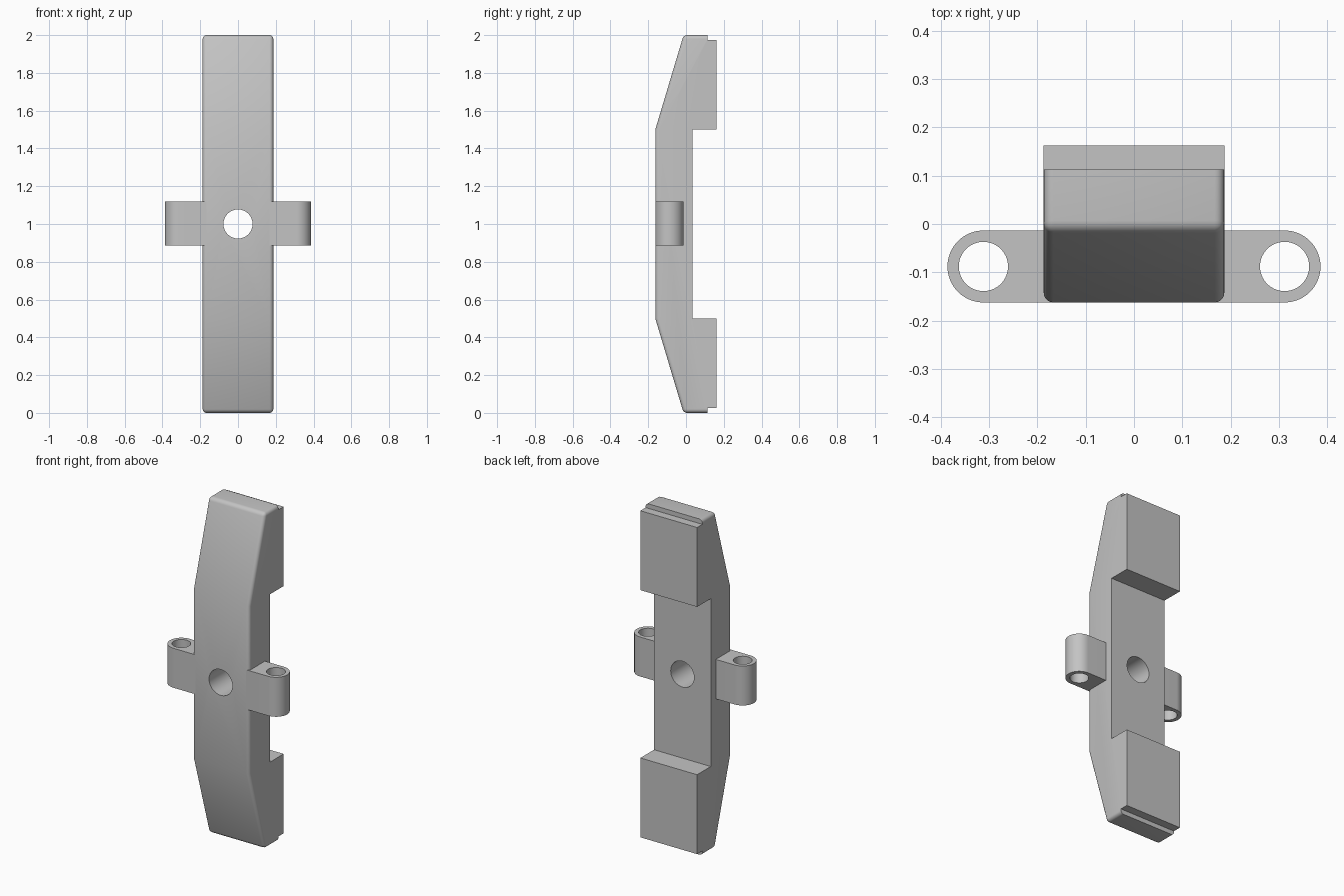
import bpy, bmesh, math

cube = bpy.data.objects.get("Cube")
if cube:
    bpy.data.objects.remove(cube, do_unlink=True)

grey = bpy.data.materials.new("plain grey")
grey.use_nodes = True
COLOUR = (0.55, 0.55, 0.55, 1)
grey.diffuse_color = COLOUR
grey.node_tree.nodes["Principled BSDF"].inputs["Base Color"].default_value = COLOUR

HALF_WIDTH, FRONT, BACK = 0.187, -0.1625, 0.1625
ROUND = 0.02


def finish(name, bm):
    """Turn a bmesh into a coloured object."""
    bmesh.ops.recalc_face_normals(bm, faces=bm.faces)
    mesh = bpy.data.meshes.new(name)
    bm.to_mesh(mesh)
    bm.free()
    mesh.materials.append(grey)
    obj = bpy.data.objects.new(name, mesh)
    bpy.context.collection.objects.link(obj)
    return obj


def extrude(points, direction):
    """Extrude a closed outline along a vector."""
    bm = bmesh.new()
    face = bm.faces.new([bm.verts.new(p) for p in points])
    moved = bmesh.ops.extrude_face_region(bm, geom=[face], use_keep_orig=True)
    verts = [g for g in moved["geom"] if isinstance(g, bmesh.types.BMVert)]
    bmesh.ops.translate(bm, verts=verts, vec=direction)
    return bm


def drill(obj, radius, location, rotation=(0, 0, 0)):
    """Cut a round through hole, then smooth the curved faces."""
    bpy.ops.mesh.primitive_cylinder_add(
        vertices=64, radius=radius, depth=1, location=location, rotation=rotation)
    cutter = bpy.context.object
    cutter.name = "hole_cutter"
    cutter.hide_render = True
    cutter.data.materials.append(grey)
    mod = obj.modifiers.new("hole", "BOOLEAN")
    mod.operation, mod.solver, mod.object = "DIFFERENCE", "EXACT", cutter
    bpy.ops.object.select_all(action="DESELECT")
    obj.select_set(True)
    bpy.context.view_layer.objects.active = obj
    bpy.ops.object.modifier_apply(modifier=mod.name)
    bpy.data.objects.remove(cutter, do_unlink=True)
    bpy.ops.object.shade_smooth_by_angle(angle=math.radians(25))


# Bar: side outline of the upper half, mirrored to the lower half
upper = [(FRONT, 1.5), (-0.013, 2), (0.113, 2), (0.113, 1.973),
         (BACK, 1.973), (BACK, 1.5), (0.034, 1.5)]
outline = upper + [(y, 2 - z) for y, z in reversed(upper)]
bm = extrude([(-HALF_WIDTH, y, z) for y, z in outline], (2 * HALF_WIDTH, 0, 0))


def on_outer_front(v):
    y, z = v.co.y, v.co.z
    return y < 0 or (y < 0.12 and abs(z - 1) > 0.99)


# Round the front side edges, the end side edges and the front end edges
rounded = []
for e in bm.edges:
    a, b = e.verts
    if not (on_outer_front(a) and on_outer_front(b)):
        continue
    along_side = abs(a.co.x - b.co.x) < 0.001
    front_end = all(v.co.y < 0 and abs(v.co.z - 1) > 0.99 for v in e.verts)
    if along_side or front_end:
        rounded.append(e)
bmesh.ops.bevel(bm, geom=rounded, offset=ROUND, segments=5, profile=0.5,
                affect="EDGES", clamp_overlap=True)
bar = finish("bar", bm)
drill(bar, 0.077, (0, 0, 1), (math.pi / 2, 0, 0))

# Side lugs: flat inner end, round outer end, upright hole
LUG_R, LUG_X = 0.0745, 0.312
lug_y = FRONT + LUG_R
for side, name in ((1, "left_lug"), (-1, "right_lug")):
    inner = HALF_WIDTH - ROUND
    pts = [(side * inner, lug_y + LUG_R, 0.885), (side * inner, FRONT, 0.885)]
    for i in range(33):
        t = -math.pi / 2 + math.pi * i / 32
        pts.append((side * (LUG_X + LUG_R * math.cos(t)),
                    lug_y + LUG_R * math.sin(t), 0.885))
    lug = finish(name, extrude(pts, (0, 0, 0.235)))
    drill(lug, 0.051, (side * LUG_X, lug_y, 1))
